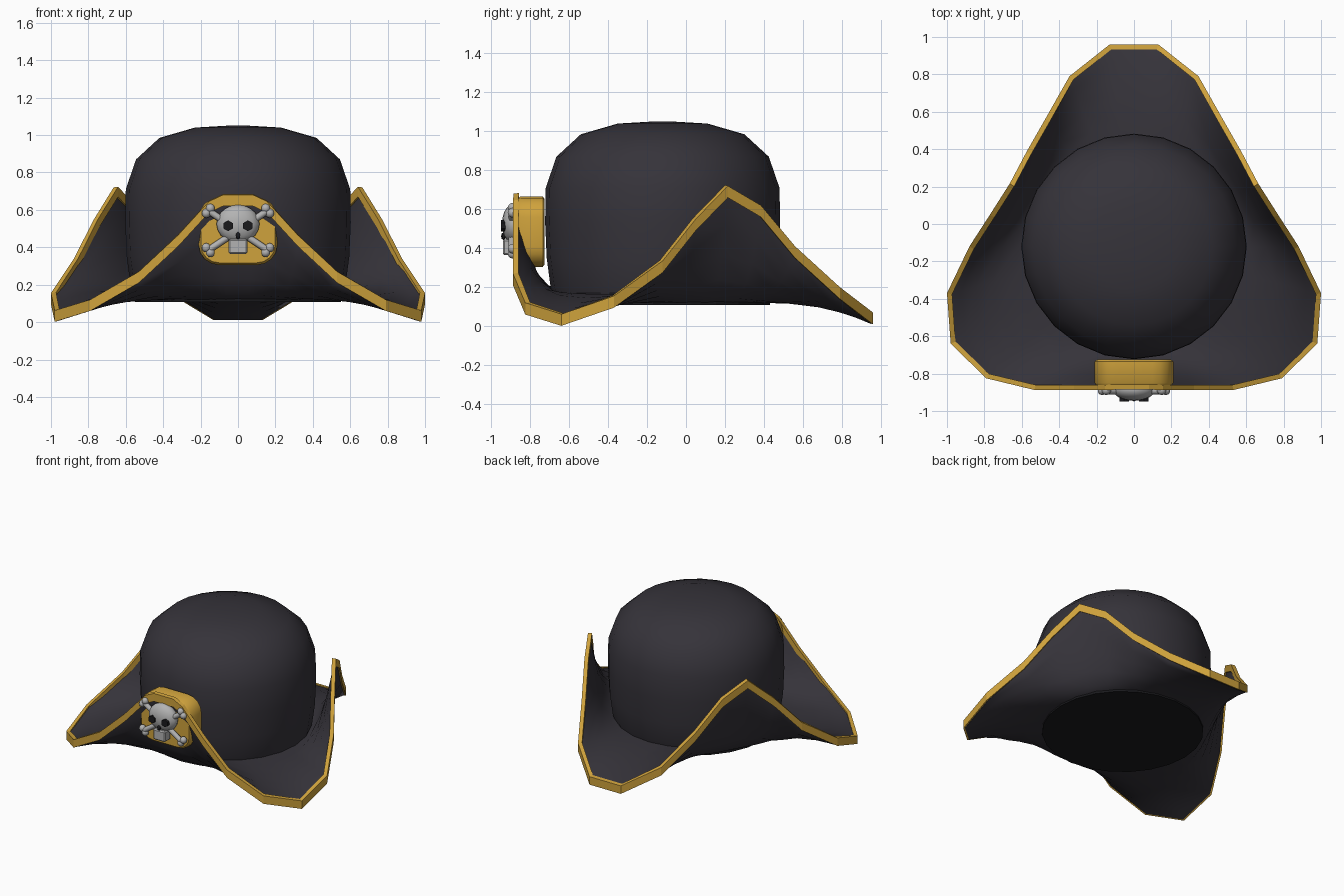
import bpy, bmesh, math
from mathutils import Vector, Matrix

if "Cube" in bpy.data.objects:
    bpy.data.objects.remove(bpy.data.objects["Cube"])

def material(name, col):
    m = bpy.data.materials.new(name)
    m.diffuse_color = (*col, 1)
    m.use_nodes = True
    m.node_tree.nodes["Principled BSDF"].inputs["Base Color"].default_value = m.diffuse_color
    return m

FELT = material("felt", (0.036, 0.033, 0.042))
GOLD = material("gold", (0.62, 0.36, 0.045))
BONE = material("bone", (0.45, 0.45, 0.45))
BLACK = material("black", (0.01, 0.01, 0.012))
CY = -0.12  # crown axis

def finish(bm, name, mat, smooth=None):
    bmesh.ops.recalc_face_normals(bm, faces=bm.faces)
    me = bpy.data.meshes.new(name)
    bm.to_mesh(me)
    bm.free()
    me.materials.append(mat)
    ob = bpy.data.objects.new(name, me)
    bpy.context.collection.objects.link(ob)
    if smooth:
        bpy.ops.object.select_all(action='DESELECT')
        ob.select_set(True)
        bpy.context.view_layer.objects.active = ob
        bpy.ops.object.shade_smooth_by_angle(angle=math.radians(smooth))
    return ob

def loft(rings, name, mat, smooth=None, closed=False, caps=False):
    """Bridge a list of equal-length closed rings."""
    bm = bmesh.new()
    vs = [[bm.verts.new(p) for p in r] for r in rings]
    n = len(vs[0])
    pairs = list(zip(vs, vs[1:])) + ([(vs[-1], vs[0])] if closed else [])
    for a, b in pairs:
        for i in range(n):
            j = (i + 1) % n
            bm.faces.new((a[i], a[j], b[j], b[i]))
    if caps:
        bm.faces.new(vs[0])
        bm.faces.new(vs[-1])
    return finish(bm, name, mat, smooth)

def circle(r, z, n=24):
    return [(r * math.cos(2 * math.pi * i / n), CY + r * math.sin(2 * math.pi * i / n), z) for i in range(n)]

# Crown
crown = [(0.55, 0.13), (0.575, 0.2), (0.595, 0.35), (0.603, 0.53), (0.6, 0.71),
         (0.545, 0.87), (0.42, 0.985), (0.23, 1.04), (0.06, 1.05)]
loft([circle(r, z) for r, z in crown], "crown", FELT, 60, caps=True)
loft([circle(0.55, 0.108), circle(0.55, 0.14)], "head_opening", BLACK, caps=True)

# Brim edge: right half from front to back, then mirrored
half = [(0.08, -0.885, 0.68), (0.155, -0.888, 0.645), (0.32, -0.888, 0.465), (0.53, -0.888, 0.27),
        (0.79, -0.825, 0.12), (0.98, -0.64, 0.062), (1.0, -0.37, 0.155), (0.88, -0.12, 0.335),
        (0.77, 0.05, 0.55), (0.665, 0.215, 0.72), (0.575, 0.385, 0.62), (0.475, 0.56, 0.41),
        (0.345, 0.79, 0.2), (0.13, 0.96, 0.07)]
edge = [Vector(p) for p in half] + [Vector((-x, y, z)) for x, y, z in reversed(half)]
N = len(edge)

def inset(d, dz):
    out = []
    for i, p in enumerate(edge):
        a = (p - edge[i - 1]).to_2d().normalized()
        b = (edge[(i + 1) % N] - p).to_2d().normalized()
        t = (a + b).normalized()
        out.append(p + Vector((-t.y * d, t.x * d, dz)))
    return out

# Brim: curls from the crown out to the edge
rim = inset(0.012, -0.008)
def brim_ring(t, dz):
    ring = []
    for p in rim:
        d = Vector((p.x, p.y - CY)).normalized() * 0.54
        z = 0.17 + (p.z - 0.17) * t ** 2.2
        ring.append((d.x + (p.x - d.x) * t, CY + d.y + (p.y - CY - d.y) * t, z + dz))
    return ring
steps = [0, 0.25, 0.5, 0.7, 0.86, 1]
loft([brim_ring(t, 0) for t in steps] + [brim_ring(t, -0.05) for t in reversed(steps)],
     "brim", FELT, 50, closed=True)

# Gold edging
loft([inset(0, 0), inset(0, -0.06), inset(0.028, -0.05), inset(0.028, 0.004)],
     "brim_trim", GOLD, closed=True)

# Gold badge plate: rounded rectangle extruded along y
def plate_ring(y, s):
    pts = []
    for k, (cx, cz) in enumerate([(0.1, 0.56), (-0.1, 0.56), (-0.1, 0.41), (0.1, 0.41)]):
        for j in range(5):
            a = math.pi / 2 * (k + j / 4)
            pts.append((cx + (0.11 - s) * math.cos(a), y, cz + (0.105 - s) * math.sin(a)))
    return pts
loft([plate_ring(-0.725, 0.012), plate_ring(-0.735, 0), plate_ring(-0.85, 0), plate_ring(-0.865, 0.012)],
     "badge_plate", GOLD, 40, caps=True)

# Emblem helpers
def ball(name, loc, scale, mat, u=16, v=10):
    bm = bmesh.new()
    bmesh.ops.create_uvsphere(bm, u_segments=u, v_segments=v, radius=1)
    bmesh.ops.transform(bm, matrix=Matrix.Translation(loc) @ Matrix.Diagonal((*scale, 1)), verts=bm.verts)
    return finish(bm, name, mat, 60)

def rod(name, a, b, r, mat, n=8):
    a, b = Vector(a), Vector(b)
    bm = bmesh.new()
    bmesh.ops.create_cone(bm, cap_ends=True, segments=n, radius1=r, radius2=r, depth=(b - a).length)
    q = (b - a).to_track_quat('Z', 'Y').to_matrix().to_4x4()
    bmesh.ops.transform(bm, matrix=Matrix.Translation((a + b) / 2) @ q, verts=bm.verts)
    return finish(bm, name, mat, 50)

# Skull with jaw and nose
ball("skull", (0, -0.885, 0.525), (0.115, 0.06, 0.102), BONE)
bm = bmesh.new()
bmesh.ops.create_cube(bm, size=1)
bmesh.ops.transform(bm, matrix=Matrix.Translation((0, -0.905, 0.405)) @ Matrix.Diagonal((0.1, 0.07, 0.08, 1)), verts=bm.verts)
bmesh.ops.bevel(bm, geom=bm.edges[:], offset=0.008, segments=1, affect='EDGES')
finish(bm, "jaw", BONE)
ball("nose", (0, -0.937, 0.462), (0.014, 0.012, 0.02), BLACK, 6, 4)

# Eyes and crossed bones
for s in (-1, 1):
    rod("eye", (s * 0.053, -0.9, 0.515), (s * 0.053, -0.95, 0.515), 0.029, BLACK, 6)
    rod("crossbone", (-s * 0.15, -0.893, 0.39), (s * 0.15, -0.893, 0.59), 0.018, BONE)
    for e in (-1, 1):
        x, z = s * e * 0.16, 0.49 + e * 0.105
        ball("bone_knob", (x - s * e * 0.012, -0.89, z + e * 0.013), (0.025,) * 3, BONE, 10, 6)
        ball("bone_knob", (x + s * e * 0.01, -0.89, z - e * 0.013), (0.025,) * 3, BONE, 10, 6)
